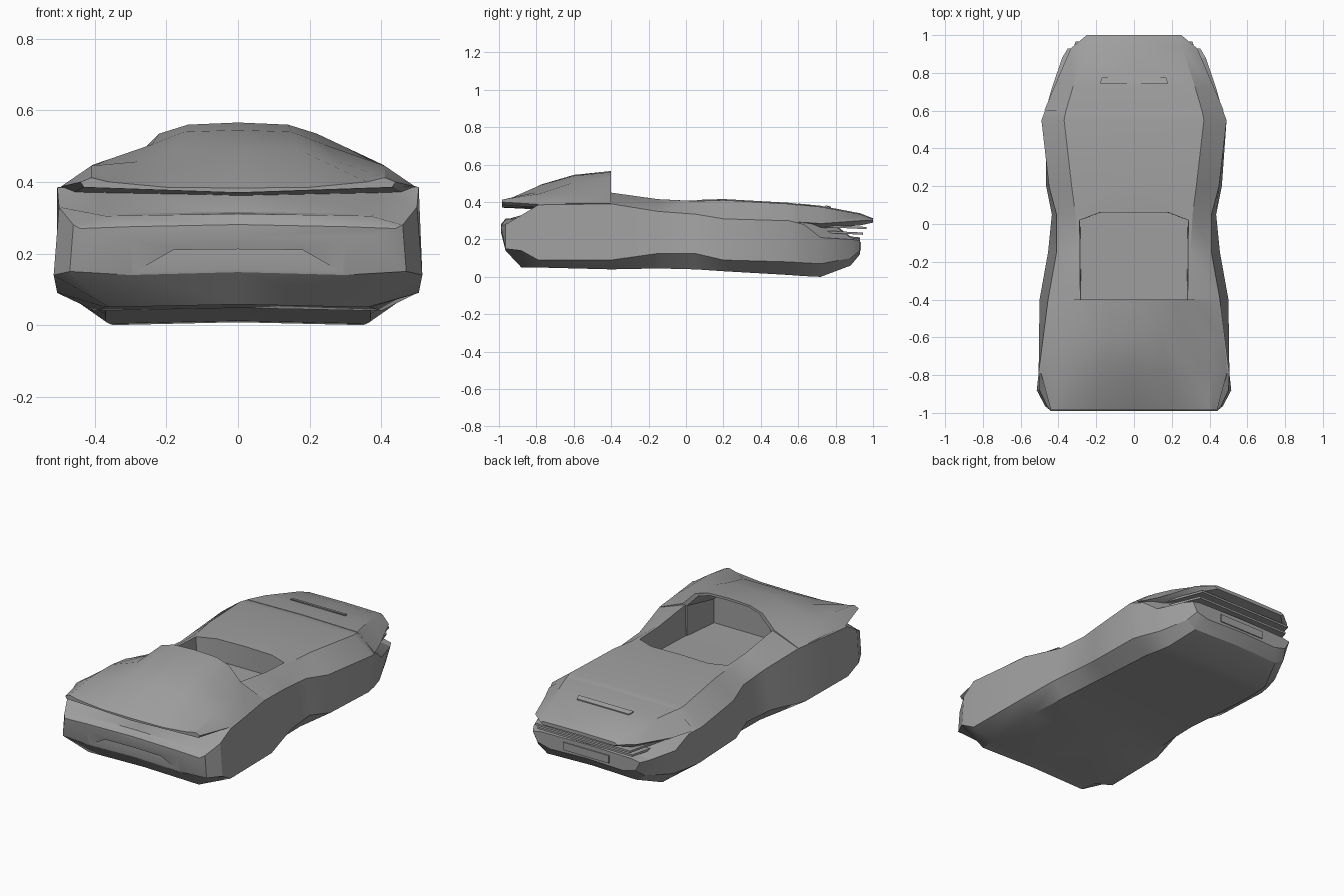
import bpy, bmesh, math

if "Cube" in bpy.data.objects:
    bpy.data.objects.remove(bpy.data.objects["Cube"], do_unlink=True)

paint = bpy.data.materials.new("grey_paint")
GREY = (0.35, 0.35, 0.35, 1)
paint.use_nodes = True
paint.diffuse_color = GREY
for node in paint.node_tree.nodes:
    if node.type == 'BSDF_PRINCIPLED':
        node.inputs["Base Color"].default_value = GREY


def loft(name, stations):
    """Skin mirrored half sections; each is (y, [(x, z) from bottom centre to top centre])."""
    bm = bmesh.new()
    rings = []
    for y, half in stations:
        loop = list(half) + [(-x, z) for x, z in reversed(half[1:-1])]
        rings.append([bm.verts.new((x, y, z)) for x, z in loop])
    n = len(rings[0])
    for a, b in zip(rings, rings[1:]):
        for i in range(n):
            j = (i + 1) % n
            bm.faces.new((a[i], a[j], b[j], b[i]))
    bm.faces.new(rings[0])
    bm.faces.new(rings[-1])
    bmesh.ops.recalc_face_normals(bm, faces=bm.faces)
    mesh = bpy.data.meshes.new(name)
    bm.to_mesh(mesh)
    bm.free()
    mesh.materials.append(paint)
    obj = bpy.data.objects.new(name, mesh)
    bpy.context.collection.objects.link(obj)
    return obj


def plate(name, y0, y1, z0, z1, w0, w1, thick):
    """Flat tapered slab running from y0 to y1."""
    def section(w, z):
        return [(0, z), (w, z), (w, z + thick), (0, z + thick)]
    return loft(name, [(y0, section(w0, z0)), (y1, section(w1, z1))])


def cut(obj, cutter):
    mod = obj.modifiers.new("cut", 'BOOLEAN')
    mod.object = cutter
    mod.solver = 'EXACT'
    bpy.context.view_layer.objects.active = obj
    bpy.ops.object.modifier_apply(modifier=mod.name)


# Main body: y, floor x z, sill x z, shoulder x z, deck edge x z
rows = [
    (-.99, .30, .24, .38, .25, .44, .27, .30, .275),
    (-.965, .30, .14, .47, .15, .46, .28, .37, .305),
    (-.88, .36, .05, .515, .14, .50, .33, .38, .31),
    (-.79, .37, .05, .505, .09, .505, .385, .38, .38),
    (-.4, .40, .04, .50, .09, .455, .39, .29, .45),
    (-.15, .38, .045, .455, .125, .41, .35, .30, .415),
    (.05, .37, .04, .435, .125, .41, .335, .31, .405),
    (.2, .37, .03, .465, .09, .45, .31, .33, .41),
    (.55, .37, .01, .47, .08, .49, .30, .37, .39),
    (.63, .36, .004, .45, .075, .46, .28, .355, .38),
    (.72, .35, .0, .42, .07, .435, .21, .33, .33),
    (.88, .29, .06, .35, .10, .38, .2, .30, .21),
    (.93, .24, .12, .32, .14, .35, .195, .30, .205),
]
body = loft("body_shell", [
    (y, [(0, fz + .008), (fx, fz), (sx, sz), (mx, mz), (dx, dz), (0, dz + .006)])
    for y, fx, fz, sx, sz, mx, mz, dx, dz in rows])

# Raised front hood with fender tops and overhanging lip
hood = loft("front_hood", [
    (-.985, [(0, .37), (.43, .385), (.44, .40), (.41, .412), (.36, .40), (.2, .385), (0, .383)]),
    (-.78, [(0, .36), (.46, .37), (.495, .387), (.41, .445), (.28, .457), (.17, .49), (0, .492)]),
    (-.6, [(0, .36), (.44, .37), (.475, .392), (.405, .448), (.24, .505), (.15, .54), (0, .545)]),
    (-.4, [(0, .36), (.43, .37), (.455, .392), (.30, .455), (.22, .535), (.14, .56), (0, .566)]),
])

# Rear deck overhanging the tail
loft("rear_deck", [
    (.6, [(0, .28), (.40, .28), (.475, .293), (.36, .386), (0, .392)]),
    (.72, [(0, .28), (.38, .26), (.425, .285), (.325, .374), (0, .38)]),
    (.93, [(0, .285), (.30, .275), (.335, .30), (.255, .335), (0, .34)]),
    (1.0, [(0, .292), (.23, .29), (.25, .30), (.235, .31), (0, .313)]),
])

# Open cockpit, reaching forward beneath the hood
def pit(w, floor, top):
    return [(0, floor), (w - .01, floor), (w, top), (0, top)]


def arch(w, low, mid, high):
    return [(0, .27), (w, .27), (w, low), (.2, mid), (.13, high), (0, high + .004)]


cockpit = loft("cockpit_cutter", [
    (-.62, arch(.25, .41, .46, .51)),
    (-.39, arch(.275, .45, .528, .549))])
opening = loft("opening_cutter", [
    (-.399, pit(.29, .27, .7)), (.02, pit(.295, .28, .7)), (.06, pit(.19, .28, .7))])
intake = loft("intake_cutter", [
    (y, [(0, .142), (.3, .142), (.18, .21), (0, .212)]) for y in (-1.1, -.967)])
for shell in (body, hood):
    cut(shell, cockpit)
cut(body, opening)
cut(body, intake)
for helper in (cockpit, opening, intake):
    bpy.data.objects.remove(helper, do_unlink=True)

# Tail slats, bumper insert and deck slot strip
for i in range(2):
    plate(f"tail_slat_{i + 1}", .74, .965 - .02 * i, .265 - .03 * i, .255 - .03 * i,
          .38, .31, .012)
plate("bumper_insert", .925, .936, .14, .14, .15, .15, .045)
plate("deck_slot_strip", .745, .775, .377, .369, .18, .17, .006)

# Smooth panels with crisp creases
bpy.ops.object.select_all(action='DESELECT')
for obj in bpy.context.collection.objects:
    if obj.type == 'MESH' and paint.name in obj.data.materials:
        obj.select_set(True)
        bpy.context.view_layer.objects.active = obj
bpy.ops.object.shade_smooth_by_angle(angle=math.radians(28))
